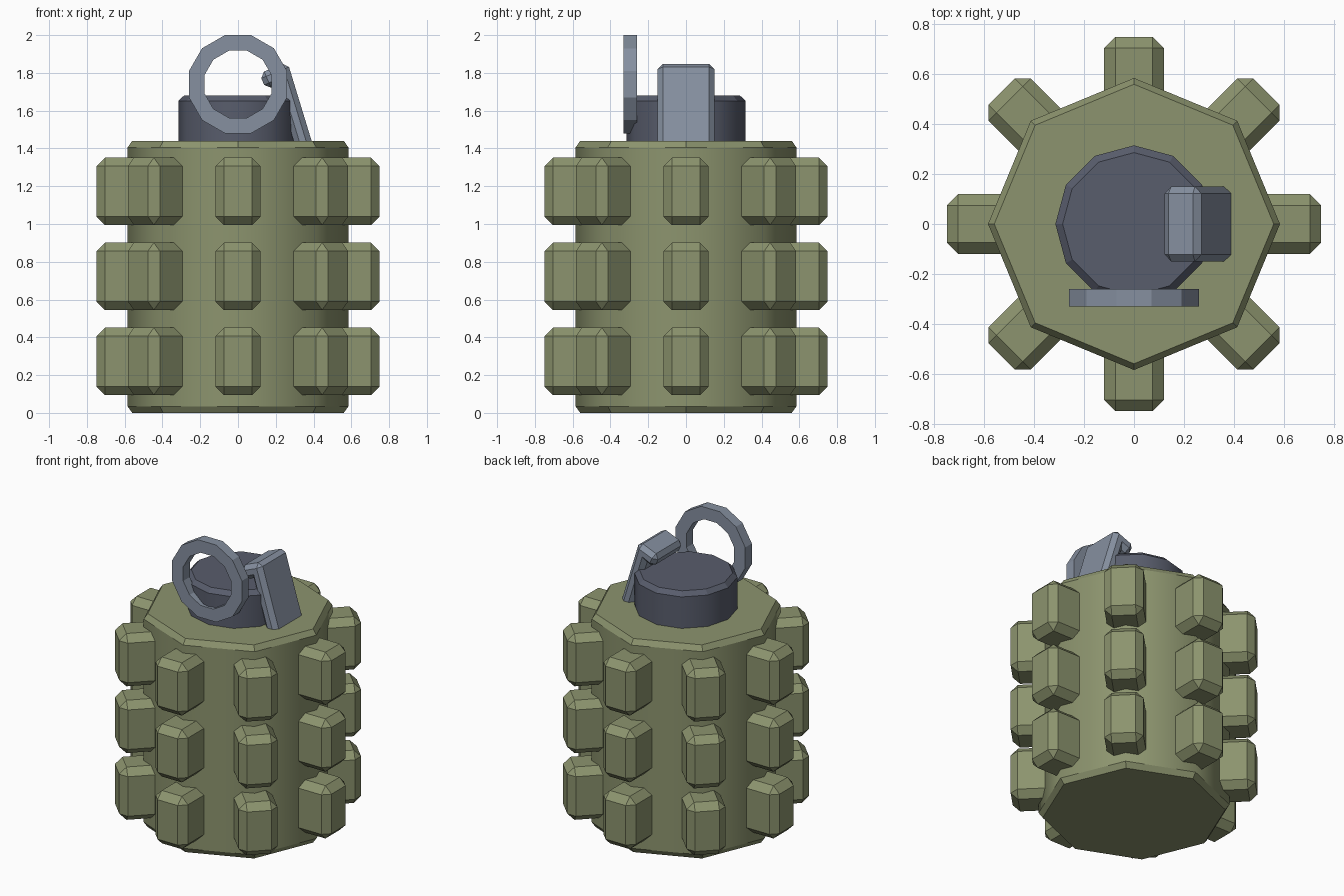
import bpy, bmesh, math
from mathutils import Matrix

if "Cube" in bpy.data.objects:
    bpy.data.objects.remove(bpy.data.objects["Cube"])


def material(name, rgb):
    m = bpy.data.materials.new(name)
    m.diffuse_color = (*rgb, 1)
    m.use_nodes = True
    m.node_tree.nodes["Principled BSDF"].inputs["Base Color"].default_value = m.diffuse_color
    return m


GREEN = material("olive green", (0.263, 0.296, 0.156))
DARK = material("dark steel", (0.098, 0.109, 0.150))
STEEL = material("light steel", (0.238, 0.279, 0.352))


def finish(name, bm, mat):
    bmesh.ops.recalc_face_normals(bm, faces=bm.faces)
    me = bpy.data.meshes.new(name)
    bm.to_mesh(me)
    bm.free()
    me.materials.append(mat)
    ob = bpy.data.objects.new(name, me)
    bpy.context.collection.objects.link(ob)
    return ob


def turned(name, profile, sides, mat):
    """Stack of polygon rings (radius, z); tall wall faces are smooth, chamfers and caps flat."""
    bm = bmesh.new()
    rings = [[bm.verts.new((r * math.cos(2 * math.pi * i / sides),
                            r * math.sin(2 * math.pi * i / sides), z))
              for i in range(sides)] for r, z in profile]
    for a, b in zip(rings, rings[1:]):
        for i in range(sides):
            j = (i + 1) % sides
            f = bm.faces.new((a[i], a[j], b[j], b[i]))
            f.smooth = abs(b[0].co.z - a[0].co.z) > 0.1
    bm.faces.new(rings[0])
    bm.faces.new(rings[-1])
    return finish(name, bm, mat)


# Body and neck
turned("body", [(0.56, 0), (0.585, 0.035), (0.585, 1.405), (0.56, 1.44)], 8, GREEN)
turned("neck", [(0.315, 1.40), (0.315, 1.652), (0.286, 1.68)], 12, DARK)

# Three rows of eight chamfered studs
for row in range(3):
    for k in range(8):
        bm = bmesh.new()
        bmesh.ops.create_cube(bm, size=1)
        bmesh.ops.scale(bm, vec=(0.30, 0.24, 0.356), verts=bm.verts)
        bmesh.ops.bevel(bm, geom=bm.edges[:], offset=0.045, segments=1, affect='EDGES')
        bmesh.ops.translate(bm, vec=(0.60, 0, 0.273 + 0.45 * row), verts=bm.verts)
        bmesh.ops.rotate(bm, cent=(0, 0, 0), matrix=Matrix.Rotation(k * math.pi / 4, 3, 'Z'),
                         verts=bm.verts)
        finish(f"stud_{row + 1}_{k + 1}", bm, GREEN)

# Bent lever: side profile extruded across y, then chamfered
profile = [(0.408, 1.38), (0.262, 1.858), (0.112, 1.797), (0.150, 1.710),
           (0.204, 1.735), (0.313, 1.38)]
bm = bmesh.new()
face = bm.faces.new([bm.verts.new((x, -0.15, z)) for x, z in profile])
ext = bmesh.ops.extrude_face_region(bm, geom=[face])["geom"]
bmesh.ops.translate(bm, vec=(0, 0.30, 0), verts=[v for v in ext if isinstance(v, bmesh.types.BMVert)])
bmesh.ops.recalc_face_normals(bm, faces=bm.faces)
outer = [e for e in bm.edges if e.calc_face_angle_signed() > 0.1]
bmesh.ops.bevel(bm, geom=outer, offset=0.028, segments=1, affect='EDGES')
finish("lever", bm, STEEL)

# Pull ring: flat twelve-sided band standing in front of the neck
bm = bmesh.new()
N = 12
section = [(0.269, -0.33), (0.269, -0.26), (0.184, -0.26), (0.184, -0.33)]
loops = []
for i in range(N):
    a = 2 * math.pi * (i + 0.5) / N
    loops.append([bm.verts.new((r * math.cos(a), y, 1.74 + r * math.sin(a))) for r, y in section])
for i in range(N):
    a, b = loops[i], loops[(i + 1) % N]
    for j in range(4):
        k = (j + 1) % 4
        bm.faces.new((a[j], a[k], b[k], b[j]))
finish("pull_ring", bm, STEEL)
